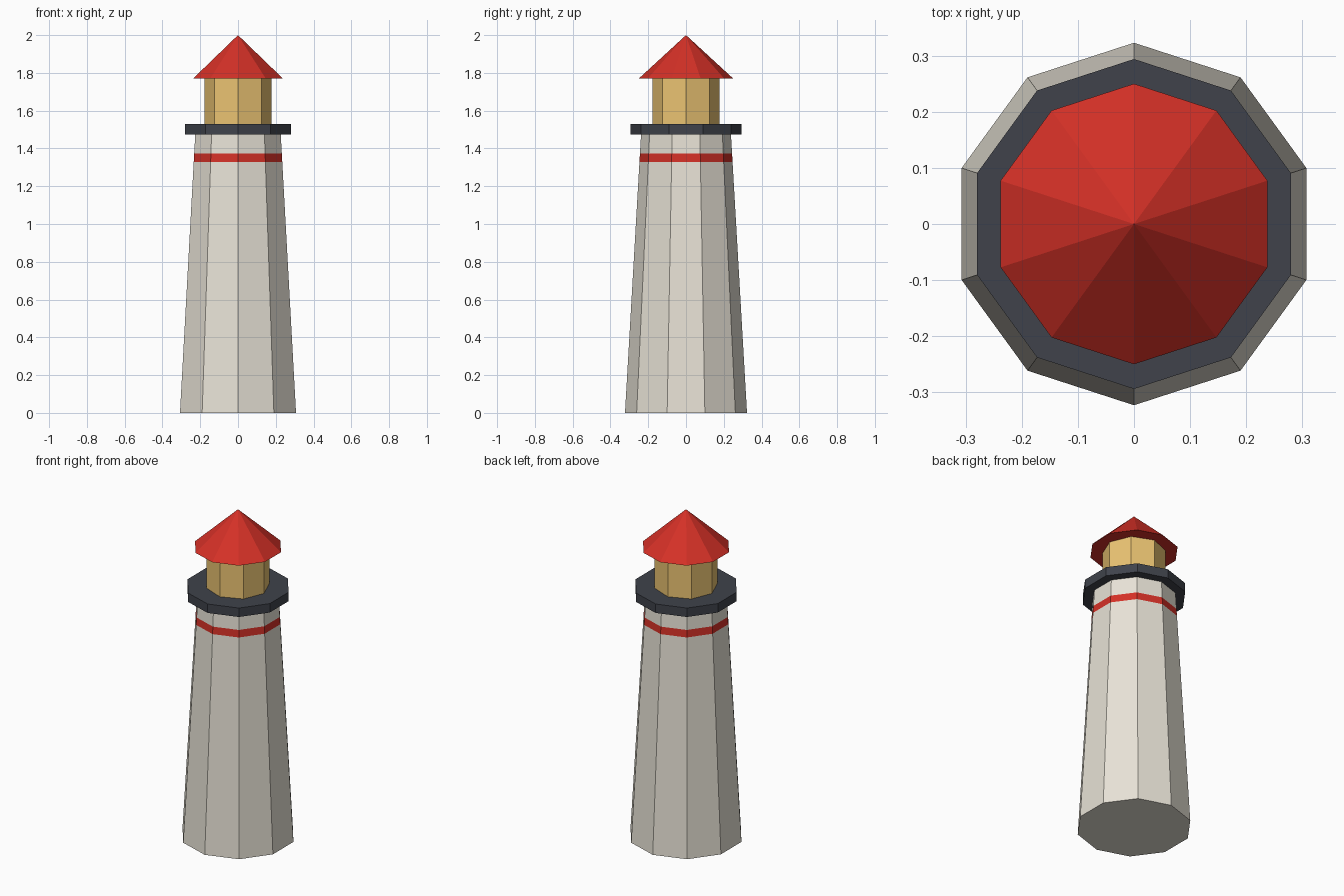
import bpy
import math

if "Cube" in bpy.data.objects:
    bpy.data.objects.remove(bpy.data.objects["Cube"])


def material(name, color):
    mat = bpy.data.materials.new(name)
    mat.diffuse_color = (*color, 1)
    mat.use_nodes = True
    mat.node_tree.nodes["Principled BSDF"].inputs["Base Color"].default_value = mat.diffuse_color
    return mat


def lathe(name, sides, profile, mats, bands=None):
    """Closed faceted solid from (radius, z) rings; first corner points to +y.
    A radius of zero makes a tip. bands gives a material index per ring gap."""
    verts, rings, faces, slots = [], [], [], []
    for r, z in profile:
        start = len(verts)
        count = sides if r > 0 else 1
        for i in range(count):
            a = math.pi / 2 + 2 * math.pi * i / sides
            verts.append((r * math.cos(a), r * math.sin(a), z))
        rings.append([start + i % count for i in range(sides)])
    for k, (lo, hi) in enumerate(zip(rings, rings[1:])):
        for i in range(sides):
            j = (i + 1) % sides
            face = [lo[i], lo[j], hi[j], hi[i]]
            faces.append(list(dict.fromkeys(face)))
            slots.append(bands[k] if bands else 0)
    faces.append(rings[0][::-1])
    slots.append(0)
    if profile[-1][0] > 0:
        faces.append(rings[-1])
        slots.append(0)
    mesh = bpy.data.meshes.new(name)
    mesh.from_pydata(verts, [], faces)
    for mat in mats:
        mesh.materials.append(mat)
    for poly, slot in zip(mesh.polygons, slots):
        poly.material_index = slot
    obj = bpy.data.objects.new(name, mesh)
    bpy.context.collection.objects.link(obj)
    return obj


white = material("off_white", (0.80, 0.76, 0.67))
red = material("red", (0.66, 0.03, 0.02))
dark = material("dark_grey", (0.05, 0.055, 0.07))
amber = material("amber", (0.83, 0.55, 0.17))

BASE_R, TOP_R, TOP_Z = 0.323, 0.238, 1.475


def tower_ring(z):
    return (BASE_R + (TOP_R - BASE_R) * z / TOP_Z, z)


# Tapered tower with a flush painted stripe
lathe("tower", 10, [tower_ring(z) for z in (0, 1.327, 1.372, TOP_Z)],
      [white, red], bands=[0, 1, 0])
# Gallery deck
lathe("gallery", 10, [(0.294, TOP_Z), (0.294, 1.53)], [dark])
# Eight-sided lantern room
lathe("lantern", 8, [(0.177, 1.53), (0.177, 1.77)], [amber])
# Pointed roof
lathe("roof", 10, [(0.25, 1.77), (0, 2.0)], [red])
